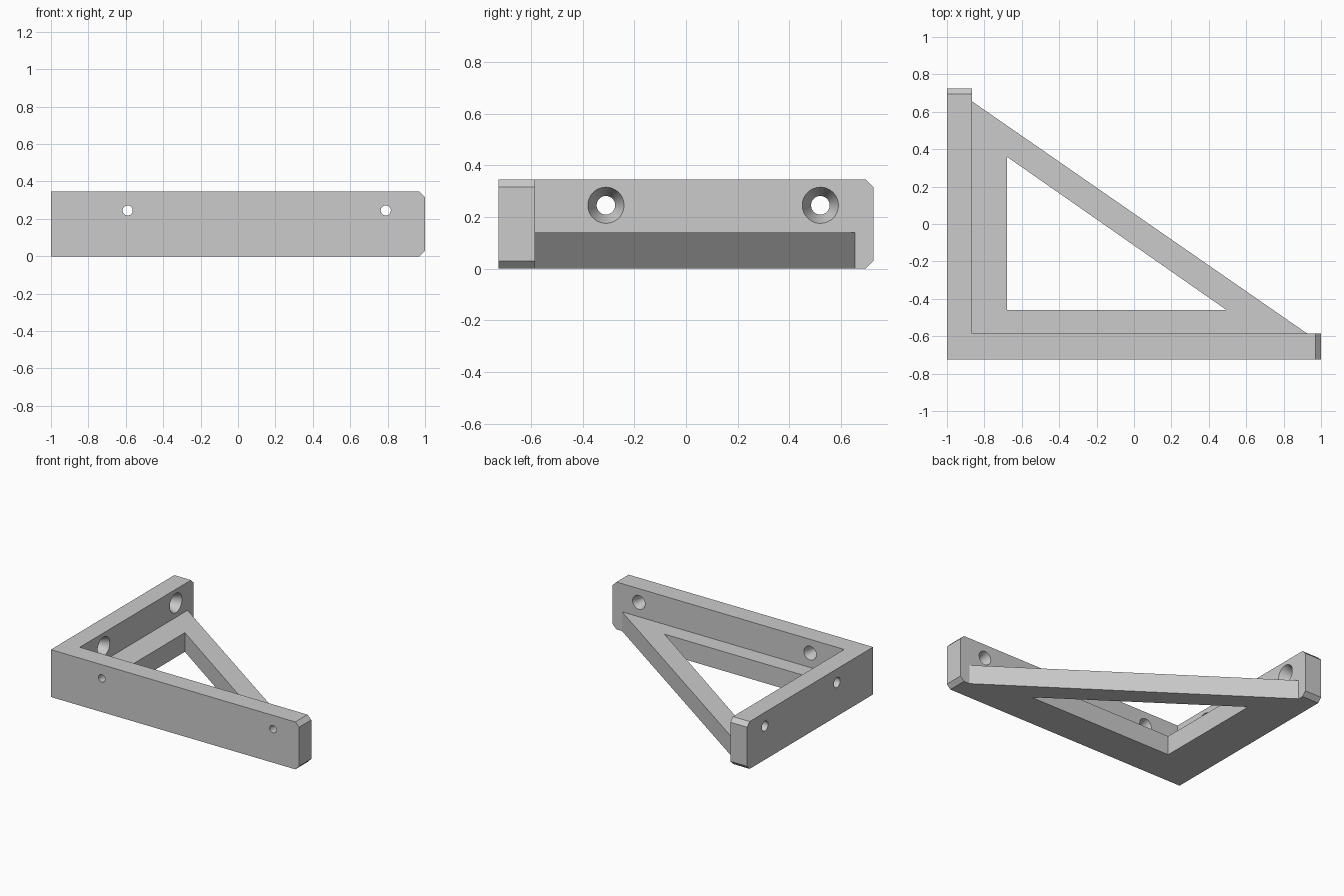
import bpy
import bmesh
import math
from mathutils import Vector, Matrix

cube = bpy.data.objects.get("Cube")
if cube:
    bpy.data.objects.remove(cube, do_unlink=True)

# Overall dimensions
X, Y = 1.0, 0.725
INNER_X, INNER_Y = -0.865, -0.585
WALL_H, GUSSET_H, CHAMFER = 0.345, 0.14, 0.03
HOLE_Z, SINK_DEPTH = 0.245, 0.08

grey = bpy.data.materials.new("plain grey")
grey.use_nodes = True
grey.diffuse_color = (0.6, 0.6, 0.6, 1)
grey.node_tree.nodes["Principled BSDF"].inputs["Base Color"].default_value = (0.6, 0.6, 0.6, 1)


def make_object(name, bm):
    bmesh.ops.recalc_face_normals(bm, faces=bm.faces)
    mesh = bpy.data.meshes.new(name)
    bm.to_mesh(mesh)
    bm.free()
    mesh.materials.append(grey)
    obj = bpy.data.objects.new(name, mesh)
    bpy.context.collection.objects.link(obj)
    return obj


def prism(outline, height):
    """Extrude a plan outline upward from the ground."""
    bm = bmesh.new()
    base = bm.faces.new([bm.verts.new((x, y, 0)) for x, y in outline])
    top = bmesh.ops.extrude_face_region(bm, geom=[base], use_keep_orig=True)
    verts = [g for g in top["geom"] if isinstance(g, bmesh.types.BMVert)]
    bmesh.ops.translate(bm, verts=verts, vec=(0, 0, height))
    return bm


def screw_hole(name, start, direction, r_sink, r_hole, length, sides=48):
    """Countersunk hole cutter, starting on the inner wall face."""
    bm = bmesh.new()
    turn = Vector(direction).to_track_quat("Z", "Y").to_matrix().to_4x4()
    place = Matrix.Translation(start) @ turn
    slope = (r_sink - r_hole) / SINK_DEPTH
    lead = 0.02
    profile = [(r_sink + slope * lead, -lead), (r_hole, SINK_DEPTH), (r_hole, length)]
    rings = []
    for r, d in profile:
        angles = [math.tau * i / sides for i in range(sides)]
        rings.append([bm.verts.new(place @ Vector((r * math.cos(a), r * math.sin(a), d)))
                      for a in angles])
    for low, high in zip(rings, rings[1:]):
        for i in range(sides):
            j = (i + 1) % sides
            bm.faces.new((low[i], low[j], high[j], high[i]))
    bm.faces.new(rings[0])
    bm.faces.new(rings[-1])
    cutter = make_object(name, bm)
    cutter.hide_render = True
    return cutter


def cut(target, cutter):
    """Subtract the cutter and discard it."""
    bpy.context.view_layer.objects.active = target
    mod = target.modifiers.new("cut", "BOOLEAN")
    mod.operation, mod.solver, mod.object = "DIFFERENCE", "EXACT", cutter
    bpy.ops.object.modifier_apply(modifier=mod.name)
    bpy.data.objects.remove(cutter, do_unlink=True)


# L-shaped upright walls with chamfered free ends
bm = prism([(-X, -Y), (X, -Y), (X, INNER_Y), (INNER_X, INNER_Y), (INNER_X, Y), (-X, Y)], WALL_H)


def on_free_end(edge):
    a, b = (v.co for v in edge.verts)
    level = abs(a.z - b.z) < 1e-4
    return level and (min(a.x, b.x) > X - 1e-4 or min(a.y, b.y) > Y - 1e-4)


bmesh.ops.bevel(bm, geom=[e for e in bm.edges if on_free_end(e)],
                offset=CHAMFER, segments=1, affect="EDGES")
walls = make_object("corner_walls", bm)

# Two countersunk screw holes through each wall
for x in (-0.59, 0.79):
    cut(walls, screw_hole("front_hole", (x, INNER_Y, HOLE_Z), (0, -1, 0), 0.05, 0.027, 0.2))
for y in (-0.31, 0.52):
    cut(walls, screw_hole("side_hole", (INNER_X, y, HOLE_Z), (-1, 0, 0), 0.07, 0.036, 0.2))

# Low triangular brace with an open centre
brace = make_object("triangular_brace", prism(
    [(INNER_X, INNER_Y), (0.925, INNER_Y), (INNER_X, 0.655)], GUSSET_H))
opening = make_object("brace_opening", prism(
    [(-0.68, -0.46), (0.495, -0.46), (-0.68, 0.36)], GUSSET_H * 3))
opening.hide_render = True
opening.data.transform(Matrix.Translation((0, 0, -GUSSET_H)))
cut(brace, opening)

# Smooth hole walls, crisp edges elsewhere
bpy.ops.object.select_all(action="DESELECT")
walls.select_set(True)
bpy.context.view_layer.objects.active = walls
bpy.ops.object.shade_smooth_by_angle(angle=math.radians(20))
